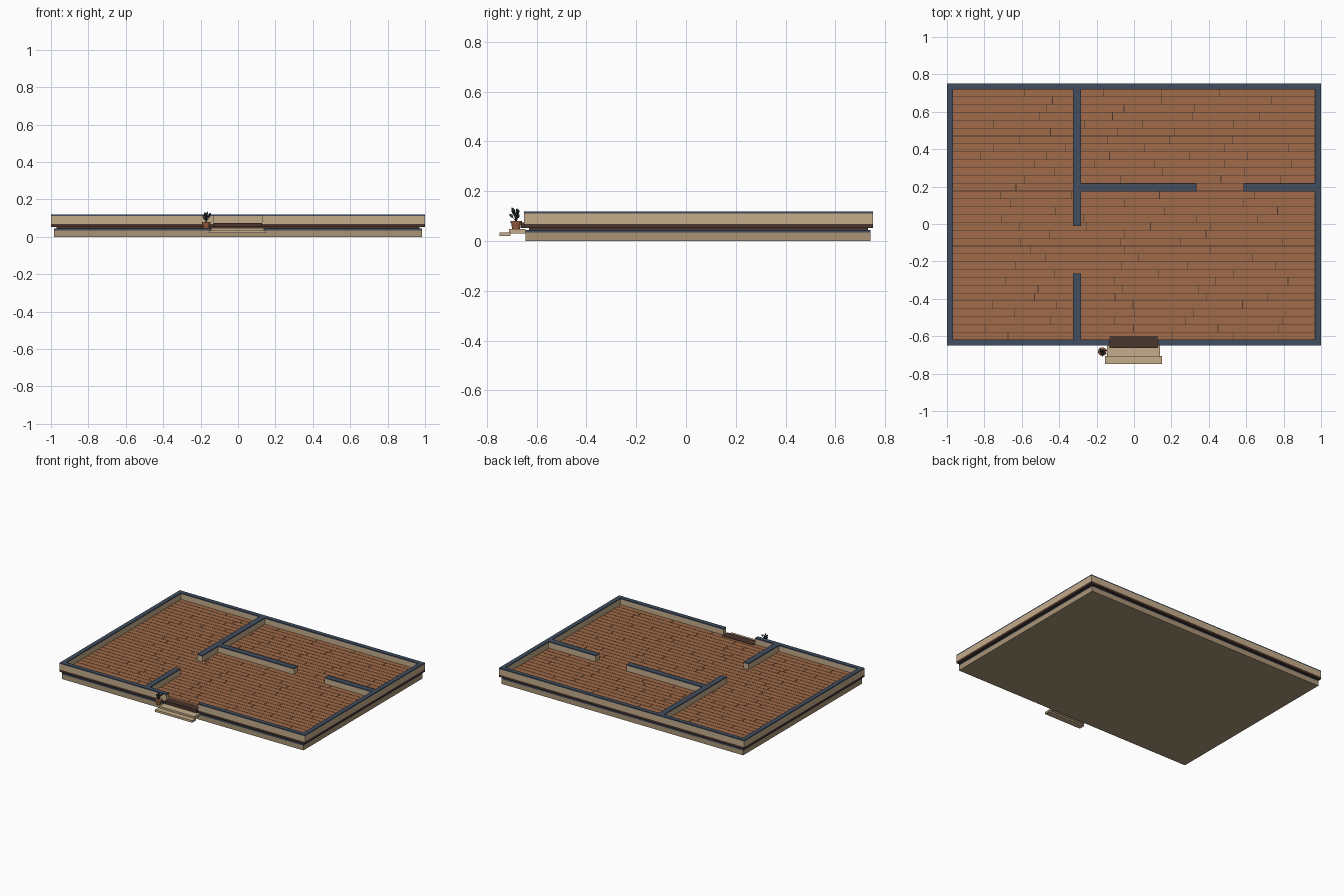
import bpy, bmesh, math, random
from mathutils import Matrix, Vector

random.seed(7)
if "Cube" in bpy.data.objects:
    bpy.data.objects.remove(bpy.data.objects["Cube"], do_unlink=True)


def material(name, r, g, b):
    m = bpy.data.materials.new(name)
    m.use_nodes = True
    m.diffuse_color = (r, g, b, 1)
    m.node_tree.nodes["Principled BSDF"].inputs["Base Color"].default_value = (r, g, b, 1)
    return m


WALL = material("wall_tan", 0.56, 0.42, 0.26)
BASE = material("foundation_tan", 0.40, 0.30, 0.18)
BLUE = material("slate_blue", 0.053, 0.074, 0.112)
WOOD = material("floor_wood", 0.35, 0.145, 0.066)
DARK = material("dark_wood", 0.07, 0.036, 0.026)
CLAY = material("terracotta", 0.33, 0.12, 0.055)
LEAF = material("dark_leaf", 0.035, 0.055, 0.05)


def finish(name, bm, mat):
    mesh = bpy.data.meshes.new(name)
    bm.to_mesh(mesh)
    bm.free()
    mesh.materials.append(mat)
    ob = bpy.data.objects.new(name, mesh)
    bpy.context.collection.objects.link(ob)
    return ob


def add_box(bm, x0, x1, y0, y1, z0, z1):
    mid = Vector((x0 + x1, y0 + y1, z0 + z1)) / 2
    size = Matrix.Diagonal((x1 - x0, y1 - y0, z1 - z0, 1))
    bmesh.ops.create_cube(bm, size=1, matrix=Matrix.Translation(mid) @ size)


def box(name, mat, *bounds):
    bm = bmesh.new()
    add_box(bm, *bounds)
    return finish(name, bm, mat)


# Foundation, slab and floor structure
box("foundation", BASE, -0.985, 0.985, -0.645, 0.74, 0, 0.035)
box("slab", BLUE, -0.985, 0.985, -0.645, 0.74, 0.035, 0.045)
box("joist_layer", DARK, -0.97, 0.97, -0.63, 0.73, 0.045, 0.052)
box("floor_deck", DARK, -1, 1, -0.65, 0.75, 0.052, 0.068)

# Floorboards in rows with staggered joints
FLOOR, ROW, GAP = 0.071, 0.042, 0.003
bm = bmesh.new()
for i in range(32):
    y = -0.62 + i * ROW
    x = -0.968
    end = x + random.uniform(0.15, 0.6)
    while x < 0.968:
        end = 0.968 if end > 0.85 else end
        add_box(bm, x, end - GAP, y, min(y + ROW - GAP, 0.72), 0.066, FLOOR)
        x, end = end, end + random.uniform(0.3, 0.65)
finish("floorboards", bm, WOOD)

# Walls cut low, each with a slate cap
walls = {
    "back_wall": (-1, 1, 0.718, 0.75),
    "front_wall_right": (-1, -0.13, -0.65, -0.618),
    "front_wall_left": (0.127, 1, -0.65, -0.618),
    "right_wall": (-1, -0.968, -0.618, 0.718),
    "left_wall": (0.968, 1, -0.618, 0.718),
    "divider_back": (-0.326, -0.284, -0.01, 0.718),
    "divider_front": (-0.326, -0.284, -0.618, -0.265),
    "cross_wall_inner": (-0.284, 0.333, 0.175, 0.217),
    "cross_wall_outer": (0.585, 0.968, 0.175, 0.217),
}
for name, area in walls.items():
    box(name, WALL, *area, 0.068, 0.11)
    box(name + "_cap", BLUE, *area, 0.11, 0.118)

# Entrance threshold and steps
box("threshold", DARK, -0.13, 0.127, -0.662, -0.6, 0.052, 0.074)
box("upper_step", WALL, -0.145, 0.14, -0.71, -0.645, 0.03, 0.048)
box("lower_step", WALL, -0.155, 0.15, -0.748, -0.705, 0.02, 0.035)

# Plant pot with a rim
PX, PY = -0.17, -0.682
bm = bmesh.new()
for r0, r1, z0, z1 in ((0.015, 0.02, 0.045, 0.072), (0.023, 0.023, 0.072, 0.08)):
    bmesh.ops.create_cone(bm, cap_ends=True, segments=12, radius1=r0, radius2=r1,
                          depth=z1 - z0, matrix=Matrix.Translation((PX, PY, (z0 + z1) / 2)))
finish("plant_pot", bm, CLAY)

# Plant stems and leaves
stems, leaves = bmesh.new(), bmesh.new()
root = Vector((PX, PY, 0.078))
for i in range(11):
    a = i * 2.4
    reach = 0.006 + 0.014 * (i % 3) / 2
    tip = Vector((PX + reach * math.cos(a), PY + reach * math.sin(a), 0.096 + 0.003 * i))
    d = tip - root
    turn = d.to_track_quat("Z", "Y").to_matrix().to_4x4()
    bmesh.ops.create_cone(stems, cap_ends=True, segments=5, radius1=0.0015, radius2=0.001,
                          depth=d.length, matrix=Matrix.Translation((root + tip) / 2) @ turn)
    lean = Matrix.Rotation(a, 4, "Z") @ Matrix.Rotation(0.7, 4, "Y")
    bmesh.ops.create_icosphere(leaves, subdivisions=1, radius=1,
                               matrix=Matrix.Translation(tip) @ lean
                               @ Matrix.Diagonal((0.006, 0.004, 0.011, 1)))
finish("plant_stems", stems, LEAF)
finish("plant_leaves", leaves, LEAF)
